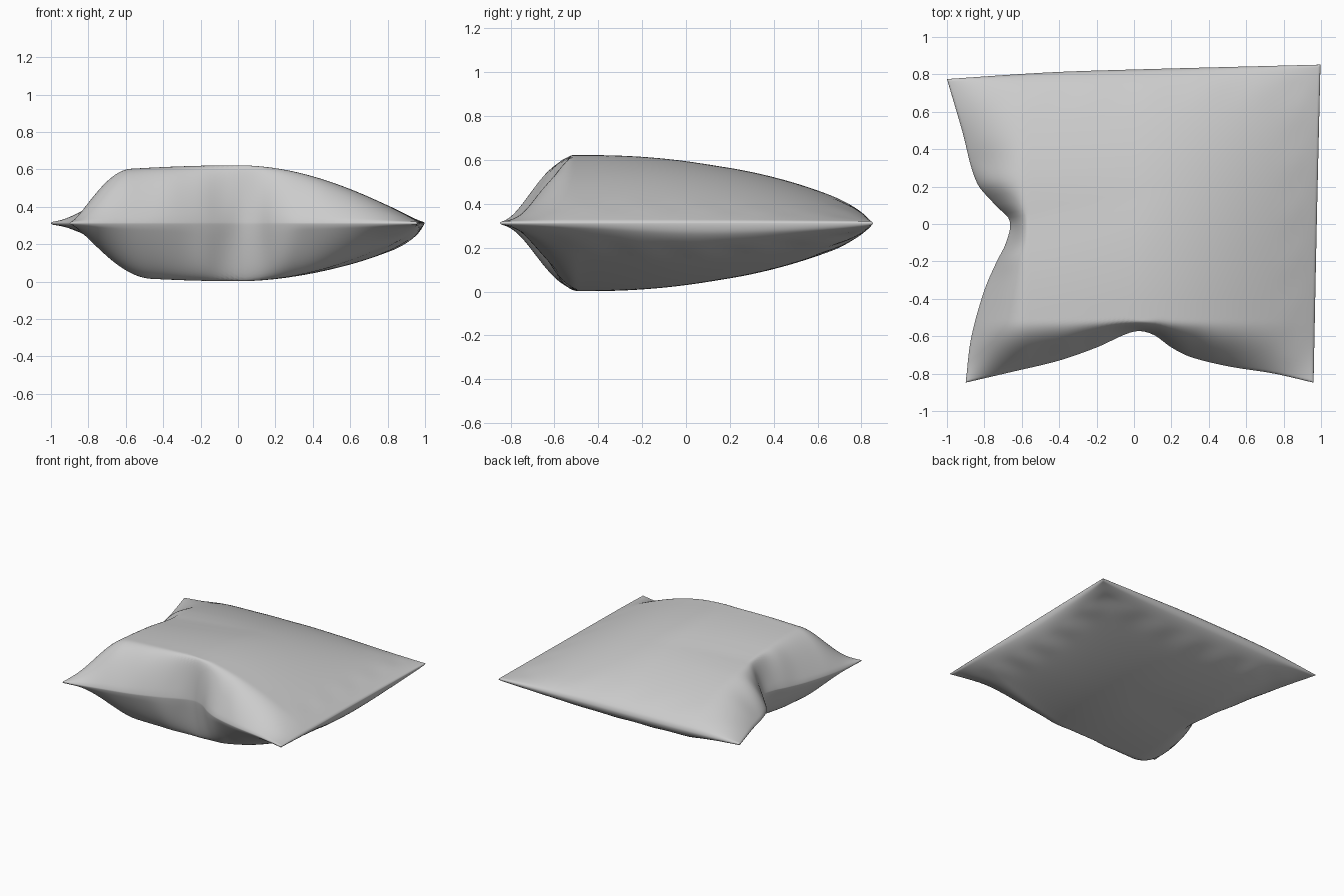
import bpy, bmesh, math

cube = bpy.data.objects.get("Cube")
if cube:
    bpy.data.objects.remove(cube, do_unlink=True)

N = 110           # grid cells per side
SEAM_Z = 0.312    # height of the seam

# Seam outline: (position along the side, offset) for each side
LEFT = [(-.84, -.9), (-.6, -.87), (-.35, -.8), (-.2, -.735), (-.1, -.685), (.02, -.665),
        (.1, -.74), (.22, -.84), (.5, -.92), (.77, -1)]
RIGHT = [(-.84, .96), (0, .978), (.77, .997)]
FRONT = [(-.9, -.848), (-.65, -.79), (-.4, -.73), (-.2, -.66), (0, -.575), (.1, -.59),
         (.2, -.66), (.3, -.71), (.5, -.76), (.75, -.8), (.96, -.848)]
BACK = [(-.9, .775), (-.4, .81), (0, .825), (.96, .852)]


def spline(pts, t):
    """Smooth curve through points, with the ends held straight."""
    i = 0
    while i < len(pts) - 2 and t > pts[i + 1][0]:
        i += 1
    (x0, y0), (x1, y1) = pts[i], pts[i + 1]

    def slope(k):
        a, b = pts[max(k - 1, 0)], pts[min(k + 1, len(pts) - 1)]
        return (b[1] - a[1]) / (b[0] - a[0])
    w = x1 - x0
    s = (t - x0) / w
    return ((1 + 2 * s) * (1 - s) ** 2 * y0 + s * (1 - s) ** 2 * w * slope(i)
            + s * s * (3 - 2 * s) * y1 + s * s * (s - 1) * w * slope(i + 1))


def lerp(a, b, t):
    return a + (b - a) * t


def bell(x, width):
    return math.exp(-(x / width) ** 2)


def rise(d, width, power):
    """Rounded rise from the seam, 0 to 1 over the width."""
    return math.sin(math.pi / 2 * min(max(d / width, 0), 1)) ** power


def wall(d, width, along, side):
    """Side wall rising to a straight shoulder, creased near its pulled-in middle."""
    s = rise(d, width, .9)
    crease = .3 * math.sin(15 * along + side) + .12 * math.cos(29 * along)
    return s * (1 + crease * (1 - s) * bell(along, .32))


def surface(i, j, side):
    u, v = (.5 - .5 * math.cos(math.pi * k / N) for k in (i, j))
    sx, sy = lerp(-.9, .96, u), lerp(-.84, .77, v)
    xl, xr = spline(LEFT, sy), spline(RIGHT, sy)
    yf, yb = spline(FRONT, sx), spline(BACK, sx)
    x, y = lerp(xl, xr, u), lerp(yf, yb, v)
    dl, dr, df, db = x - xl, xr - x, y - yf, yb - y
    # pulled-in sides at the left and front share straight shoulders
    if side > 0:
        left_shoulder, front_shoulder, right_power = -.57, -.52, .95
    else:
        left_shoulder, front_shoulder = -.46, -.5
        right_power = .47 + .4 * bell(y + .75, .5)
    h = .302 * wall(dl, left_shoulder - xl, sy - .02, -side)
    h *= wall(df, front_shoulder - yf, sx - .03, side)
    h *= .88 + .12 * rise(dl, .9, 1)
    # straight sides at the right and back slope gently
    h *= rise(dr, .97, right_power) * rise(db, 1.25, .6)
    # rounded rim and soft puckers beside the straight sides
    edge = min(dl, dr, df, db)
    h += .008 * rise(edge, .012, .5)
    amount = (.001 if side > 0 else .003) * min(max(edge, 0) / .1, 1)
    h += amount * math.sin(24 * y) * bell(dr - .13, .07)
    h += amount * math.sin(21 * x) * bell(db - .13, .07)
    return x, y, SEAM_Z + side * min(max(h, 0), SEAM_Z)


# Fabric and colour
fabric = bpy.data.materials.new("light grey fabric")
fabric.use_nodes = True
colour = (.6, .6, .6, 1)
fabric.diffuse_color = colour
shader = fabric.node_tree.nodes["Principled BSDF"]
shader.inputs["Base Color"].default_value = colour
shader.inputs["Roughness"].default_value = .8

# Cushion body: upper and lower panels joined along the seam
bm = bmesh.new()
for side in (1, -1):
    grid = [[bm.verts.new(surface(i, j, side)) for j in range(N + 1)] for i in range(N + 1)]
    for i in range(N):
        for j in range(N):
            bm.faces.new((grid[i][j], grid[i + 1][j], grid[i + 1][j + 1], grid[i][j + 1]))
bmesh.ops.remove_doubles(bm, verts=bm.verts, dist=1e-5)
bmesh.ops.recalc_face_normals(bm, faces=bm.faces)
mesh = bpy.data.meshes.new("cushion_body")
bm.to_mesh(mesh)
bm.free()
body = bpy.data.objects.new("cushion_body", mesh)
bpy.context.collection.objects.link(body)
mesh.materials.append(fabric)
mesh.shade_smooth()
